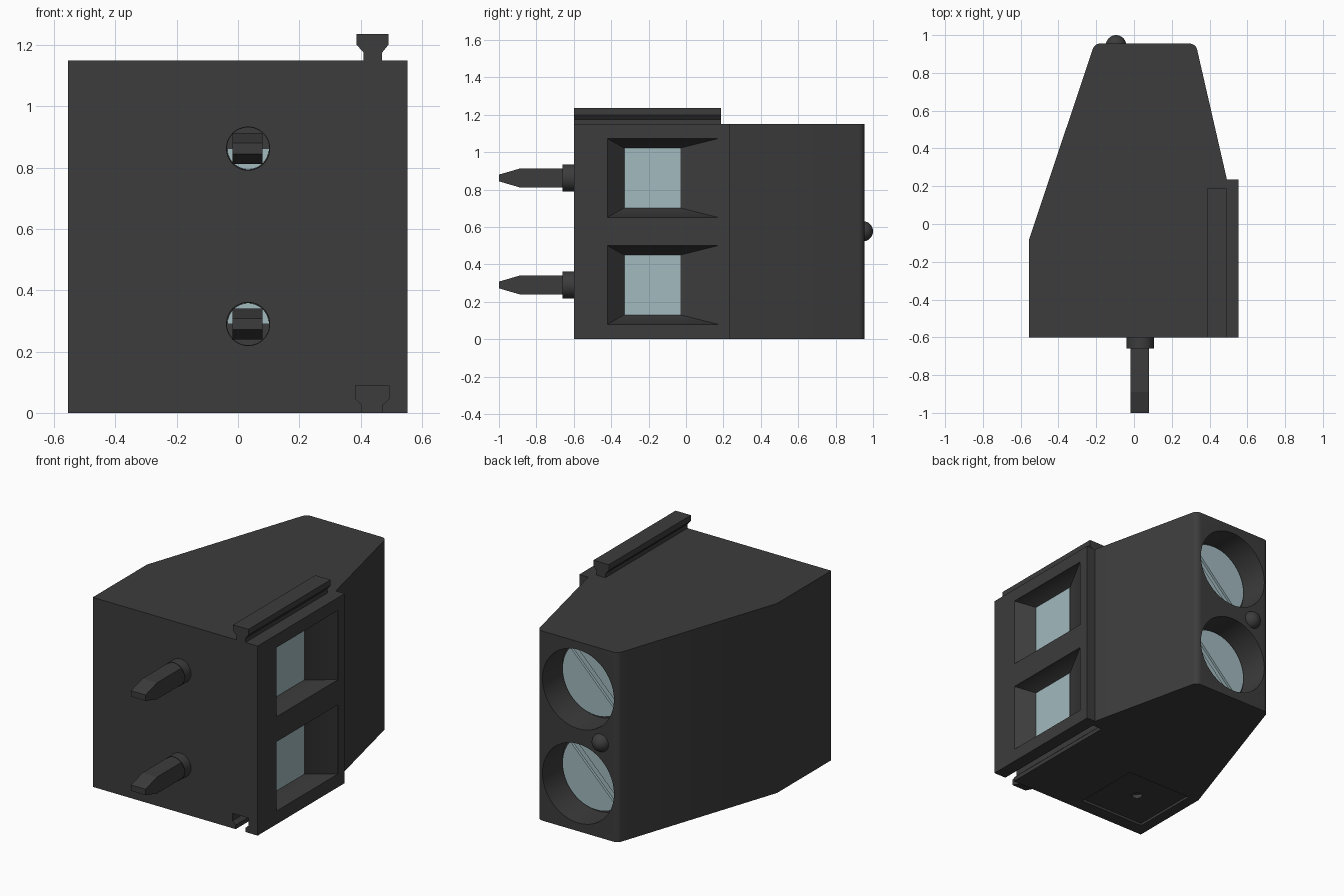
import bpy, bmesh, math
from mathutils import Vector

cube = bpy.data.objects.get("Cube")
if cube:
    bpy.data.objects.remove(cube, do_unlink=True)


def material(name, color):
    m = bpy.data.materials.new(name)
    m.use_nodes = True
    m.diffuse_color = color
    m.node_tree.nodes["Principled BSDF"].inputs["Base Color"].default_value = color
    return m


GREY = material("dark_grey_plastic", (0.045, 0.045, 0.045, 1))
METAL = material("pale_teal_metal", (0.36, 0.49, 0.52, 1))


def finish(bm, name, mat, smooth=False):
    bmesh.ops.recalc_face_normals(bm, faces=bm.faces)
    mesh = bpy.data.meshes.new(name)
    bm.to_mesh(mesh)
    bm.free()
    obj = bpy.data.objects.new(name, mesh)
    bpy.context.collection.objects.link(obj)
    mesh.materials.append(mat)
    if smooth:
        soften(obj)
    return obj


def activate(obj):
    bpy.ops.object.select_all(action='DESELECT')
    obj.select_set(True)
    bpy.context.view_layer.objects.active = obj


def soften(obj):
    activate(obj)
    bpy.ops.object.shade_smooth_by_angle(angle=math.radians(30))


PLACE = {
    'x': lambda a, b, t: (t, a, b),
    'y': lambda a, b, t: (a, t, b),
    'z': lambda a, b, t: (a, b, t),
}


def prism(name, points, axis, lo, hi, mat=GREY, smooth=False):
    """Extrude a 2D outline along one axis."""
    bm = bmesh.new()
    ends = [[bm.verts.new(PLACE[axis](a, b, t)) for a, b in points] for t in (lo, hi)]
    for ring in ends:
        bm.faces.new(ring)
    n = len(points)
    for i in range(n):
        j = (i + 1) % n
        bm.faces.new((ends[0][i], ends[0][j], ends[1][j], ends[1][i]))
    return finish(bm, name, mat, smooth)


def arc(cx, cy, r, start, end, steps):
    return [(cx + r * math.cos(math.radians(start + (end - start) * i / steps)),
             cy + r * math.sin(math.radians(start + (end - start) * i / steps)))
            for i in range(steps + 1)]


def circle(cx, cy, r, steps=48):
    return arc(cx, cy, r, 0, 360, steps)[:-1]


def rect(a0, a1, b0, b1):
    return [(a0, b0), (a1, b0), (a1, b1), (a0, b1)]


def cut(obj, cutter):
    cutter.hide_render = True
    mod = obj.modifiers.new("cut", 'BOOLEAN')
    mod.operation = 'DIFFERENCE'
    mod.solver = 'EXACT'
    mod.object = cutter
    activate(obj)
    bpy.ops.object.modifier_apply(modifier=mod.name)
    bpy.data.objects.remove(cutter, do_unlink=True)


def hopper(name, zc):
    """Tapered wire entry cutter, wide at the outer side."""
    bm = bmesh.new()
    for x, s in ((0.46, 0), (0.55, 1), (0.6, 1)):
        y0, y1, h = (-0.42, 0.17, 0.21) if s else (-0.33, -0.03, 0.16)
        for y in (y0, y1):
            for z in (zc - h, zc + h):
                bm.verts.new(Vector((x, y, z)))
    bmesh.ops.convex_hull(bm, input=bm.verts)
    return finish(bm, name, GREY)


LEVELS = (("lower", 0.29, 1), ("upper", 0.862, -1))
HEIGHT = 1.15

# Housing with tapered, rounded rear
outline = [(-0.555, -0.6), (0.552, -0.6), (0.552, 0.235), (0.492, 0.235)]
outline += arc(0.295, 0.915, 0.04, 12, 90, 6)
outline += arc(-0.18, 0.915, 0.04, 90, 162, 6)
outline += [(-0.555, -0.08)]
housing = prism("housing", outline, 'z', 0, HEIGHT)

# Wire entries and screw wells
for label, z, side in LEVELS:
    cut(housing, hopper("entry_cutter", z))
    cut(housing, prism("well_cutter", circle(0.055, z, 0.24), 'y', 0.765, 1.1))

# Dovetail groove underneath
groove = [(0.405, -0.05), (0.47, -0.05), (0.47, 0.025), (0.492, 0.045),
          (0.492, 0.09), (0.384, 0.09), (0.384, 0.045), (0.405, 0.025)]
cut(housing, prism("groove_cutter", groove, 'y', -0.7, 0.19))

# Square recess with a small centre hole underneath
cut(housing, prism("recess_cutter", rect(-0.49, -0.045, -0.52, -0.09), 'z', -0.05, 0.015))
cut(housing, prism("centre_cutter", circle(-0.266, -0.29, 0.03, 24), 'z', -0.05, 0.04))
soften(housing)

# Dovetail rail on top
rail = [(0.41, 1.14), (0.47, 1.14), (0.47, 1.175), (0.49, 1.2),
        (0.49, 1.235), (0.387, 1.235), (0.387, 1.2), (0.41, 1.175)]
prism("top_rail", rail, 'y', -0.6, 0.187)

for label, z, side in LEVELS:
    # Clamp plate behind the wire entry
    prism(label + "_clamp_plate", rect(-0.33, -0.03, z - 0.16, z + 0.16), 'x',
          0.455, 0.463, METAL)

    # Slotted screw at the bottom of the well
    screw = prism(label + "_screw", circle(0.055, z, 0.225), 'y', 0.74, 0.785, METAL)
    d = 0.7071
    slot = [(0.055 + d * (u - v), z + d * (u + v))
            for u, v in rect(-0.3, 0.3, -0.02, 0.02)]
    cut(screw, prism("slot_cutter", slot, 'y', 0.77, 0.85))
    soften(screw)

    # Open collar around the pin, half backed by metal
    collar = prism(label + "_collar", circle(0.033, z, 0.072), 'y', -0.66, -0.59)
    cut(collar, prism("bore_cutter", circle(0.033, z, 0.069), 'y', -0.7, -0.61))
    soften(collar)
    prism(label + "_collar_metal", arc(0.033, z, 0.068, 0, 180 * side, 24), 'y',
          -0.615, -0.609, METAL)

    # Solder pin with tapered tip
    pin = [(-0.6, z - 0.05), (-0.6, z + 0.05), (-0.89, z + 0.05),
           (-1.0, z + 0.018), (-1.0, z - 0.018), (-0.89, z - 0.05)]
    prism(label + "_pin", pin, 'x', -0.018, 0.08)

# Rounded stud on the rear face
bm = bmesh.new()
bmesh.ops.create_uvsphere(bm, u_segments=32, v_segments=16, radius=0.054)
bmesh.ops.translate(bm, verts=bm.verts, vec=(-0.095, 0.946, 0.577))
finish(bm, "rear_stud", GREY, True)
